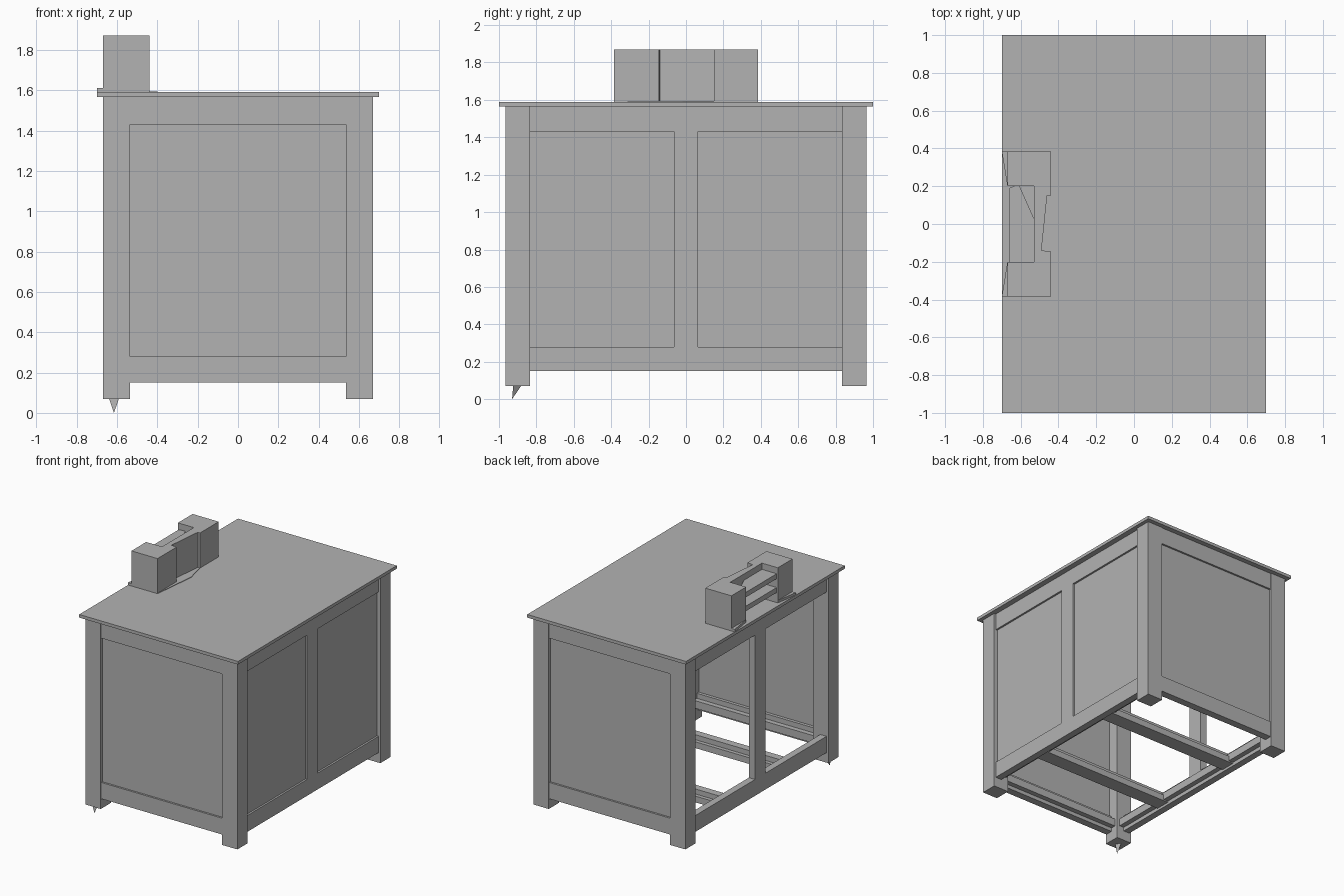
import bpy, bmesh
from mathutils import Vector

if "Cube" in bpy.data.objects:
    bpy.data.objects.remove(bpy.data.objects["Cube"])

grey = bpy.data.materials.new("plain grey")
grey.use_nodes = True
grey.diffuse_color = (0.45, 0.45, 0.45, 1)
grey.node_tree.nodes["Principled BSDF"].inputs["Base Color"].default_value = (0.45, 0.45, 0.45, 1)


def finish(name, bm):
    bmesh.ops.recalc_face_normals(bm, faces=bm.faces)
    mesh = bpy.data.meshes.new(name)
    bm.to_mesh(mesh)
    bm.free()
    mesh.materials.append(grey)
    obj = bpy.data.objects.new(name, mesh)
    bpy.context.collection.objects.link(obj)
    return obj


def box(name, x, y, z):
    """Box between pairs of limits."""
    bm = bmesh.new()
    bmesh.ops.create_cube(bm, size=1)
    for v in bm.verts:
        v.co = Vector([(r[0] + r[1]) / 2 + c * (r[1] - r[0]) for r, c in zip((x, y, z), v.co)])
    return finish(name, bm)


def prism(name, outline, z0, z1):
    """Vertical extrusion of a plan outline."""
    bm = bmesh.new()
    face = bm.faces.new([bm.verts.new((x, y, z0)) for x, y in outline])
    top = bmesh.ops.extrude_face_region(bm, geom=[face])["geom"]
    for v in top:
        if isinstance(v, bmesh.types.BMVert):
            v.co.z = z1
    return finish(name, bm)


def span(side, a, b):
    return sorted((side * a, side * b))


LEG_X, LEG_Y = (0.535, 0.67), (0.835, 0.965)
FOOT, LOW, LOW_TOP, HIGH, UNDER, TOP = 0.07, 0.15, 0.28, 1.43, 1.565, 1.59

box("table_top", (-0.7, 0.7), (-1, 1), (UNDER, TOP))

# Corner legs
for sx, side in ((-1, "right"), (1, "left")):
    for sy, end in ((-1, "front"), (1, "back")):
        box(f"{end}_{side}_leg", span(sx, *LEG_X), span(sy, *LEG_Y), (FOOT, UNDER))

# Panelled ends: rails, panel and inner ledges
for s, end in ((-1, "front"), (1, "back")):
    for z, part in (((LOW, LOW_TOP), "lower"), ((HIGH, UNDER), "upper")):
        box(f"{end}_{part}_rail", (-0.54, 0.54), span(s, 0.90, 0.96), z)
    box(f"{end}_panel", (-0.54, 0.54), span(s, 0.925, 0.945), (LOW_TOP - 0.01, HIGH + 0.01))
    box(f"{end}_inner_ledge", (-0.54, 0.54), span(s, 0.86, 0.91), (LOW + 0.03, LOW_TOP - 0.04))

# Long sides: rails and centre stiles; only the left side is panelled
for s, side in ((-1, "right"), (1, "left")):
    for z, part in (((LOW, LOW_TOP), "lower"), ((HIGH, UNDER), "upper")):
        box(f"{side}_{part}_rail", span(s, 0.60, 0.655), (-0.84, 0.84), z)
    box(f"{side}_centre_stile", span(s, 0.60, 0.655), (-0.065, 0.065), (LOW_TOP, HIGH))
    box(f"{side}_inner_ledge", span(s, 0.56, 0.61), (-0.84, 0.84), (LOW + 0.03, LOW_TOP - 0.04))
box("left_panel", (0.62, 0.64), (-0.84, 0.84), (LOW_TOP - 0.01, HIGH + 0.01))

# Floor bearers: a wide beam with a narrower rib on top
for s, end in ((-1, "front"), (1, "back")):
    box(f"{end}_floor_beam", (-0.6, 0.6), span(s, 0.32, 0.44), (LOW + 0.02, LOW + 0.07))
    box(f"{end}_floor_rib", (-0.6, 0.6), span(s, 0.35, 0.41), (LOW + 0.07, LOW_TOP - 0.02))

# Small spike under the front right foot
bm = bmesh.new()
bmesh.ops.create_cone(bm, segments=3, radius1=0.0, radius2=0.028, depth=FOOT, cap_ends=True)
for v in bm.verts:
    v.co += Vector((-0.615, -0.91, FOOT / 2))
    if v.co.z < 0.01:
        v.co.y = -0.93
finish("foot_spike", bm)

# Desk unit: two end blocks joined by a notched wall, open at the rear
UNIT_TOP = 1.87
for s, end in ((-1, "front"), (1, "back")):
    box(f"{end}_unit_block", (-0.67, -0.44), span(s, 0.2, 0.385), (TOP, UNIT_TOP))
    prism(f"{end}_unit_flare", [(-0.67, s * 0.385), (-0.7, s * 0.385), (-0.67, s * 0.2)], TOP, TOP + 0.02)
prism("unit_wall", [(-0.53, -0.2), (-0.44, -0.2), (-0.44, -0.145), (-0.49, -0.14),
                    (-0.46, 0.15), (-0.44, 0.15), (-0.44, 0.2), (-0.53, 0.2)], TOP, UNIT_TOP)
prism("unit_base_flare", [(-0.44, -0.385), (-0.4, -0.02), (-0.44, 0.15), (-0.49, -0.14)], TOP, TOP + 0.004)

# Slanted shelves inside the open rear of the unit
for z, part in ((1.67, "lower"), (1.78, "upper")):
    prism(f"unit_{part}_shelf", [(-0.66, -0.2), (-0.53, -0.2), (-0.53, 0.03), (-0.61, 0.21), (-0.66, 0.19)],
          z, z + 0.04)
